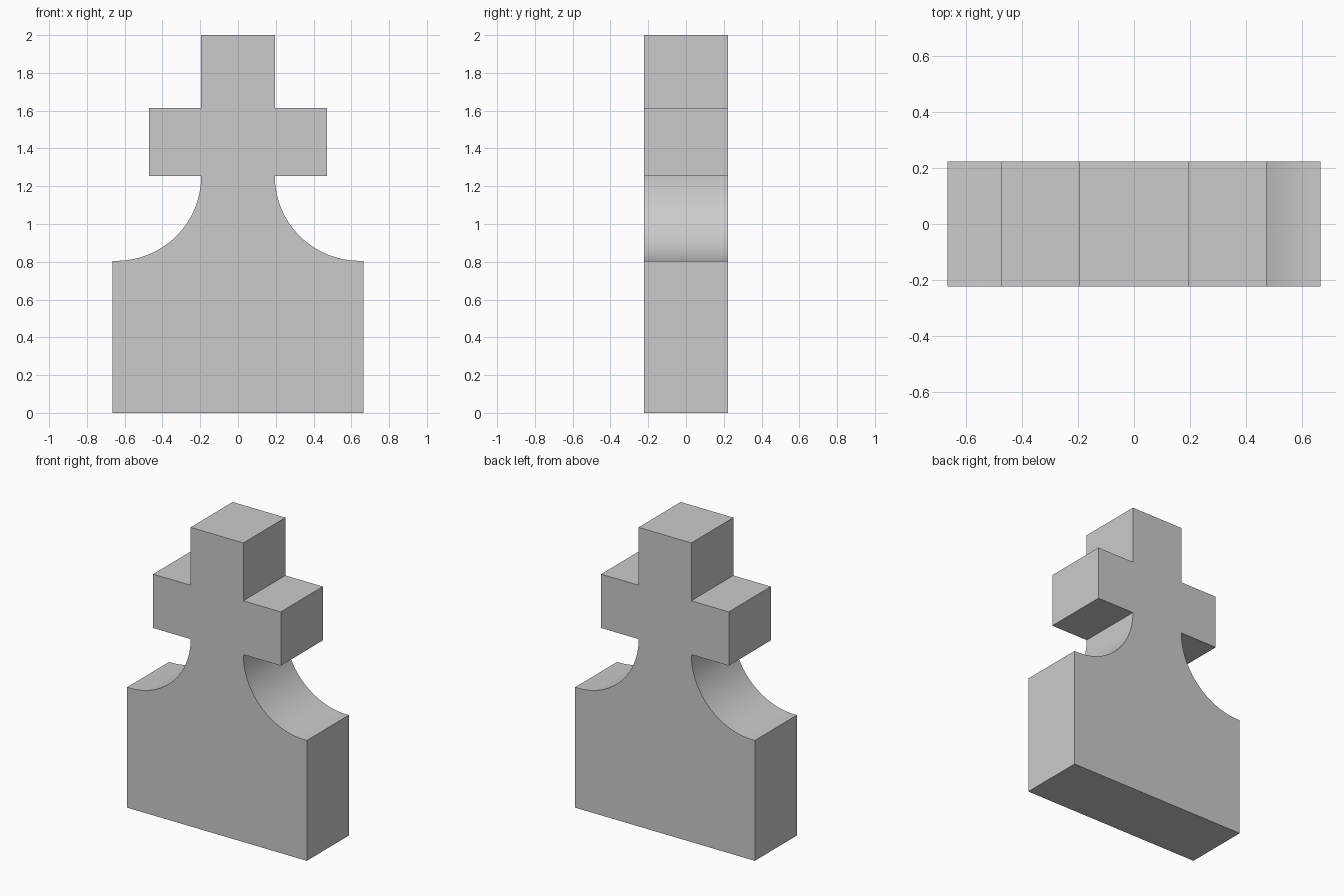
import bpy, bmesh
from math import sin, cos, pi

if "Cube" in bpy.data.objects:
    bpy.data.objects.remove(bpy.data.objects["Cube"])

HALF_DEPTH = 0.222
BASE_W, BASE_H = 0.665, 0.805
NECK_W, ARM_W = 0.195, 0.472
ARM_Z0, ARM_Z1, TOP = 1.253, 1.613, 2.0
ARC_STEPS = 32

# Right half of the outline: base, concave shoulder, cross arm, top stem
right = [(BASE_W, 0), (BASE_W, BASE_H)]
rx, rz = 0.45, ARM_Z0 - BASE_H
for i in range(ARC_STEPS + 1):
    a = i / ARC_STEPS * pi / 2
    right.append((NECK_W + rx * (1 - sin(a)), ARM_Z0 - rz * cos(a)))
right += [(ARM_W, ARM_Z0), (ARM_W, ARM_Z1), (NECK_W, ARM_Z1), (NECK_W, TOP)]

# Mirror to close the outline, then extrude through the thickness
outline = right + [(-x, z) for x, z in reversed(right)]
bm = bmesh.new()
front = bm.faces.new([bm.verts.new((x, -HALF_DEPTH, z)) for x, z in outline])
ext = bmesh.ops.extrude_face_region(bm, geom=[front], use_keep_orig=True)
back = [v for v in ext["geom"] if isinstance(v, bmesh.types.BMVert)]
bmesh.ops.translate(bm, verts=back, vec=(0, 2 * HALF_DEPTH, 0))
bmesh.ops.recalc_face_normals(bm, faces=bm.faces)

mesh = bpy.data.meshes.new("cross_topped_block")
bm.to_mesh(mesh)
bm.free()
block = bpy.data.objects.new("cross_topped_block", mesh)
bpy.context.collection.objects.link(block)

# Smooth shoulders, sharp corners
bpy.context.view_layer.objects.active = block
block.select_set(True)
bpy.ops.object.shade_smooth_by_angle(angle=pi / 6)
